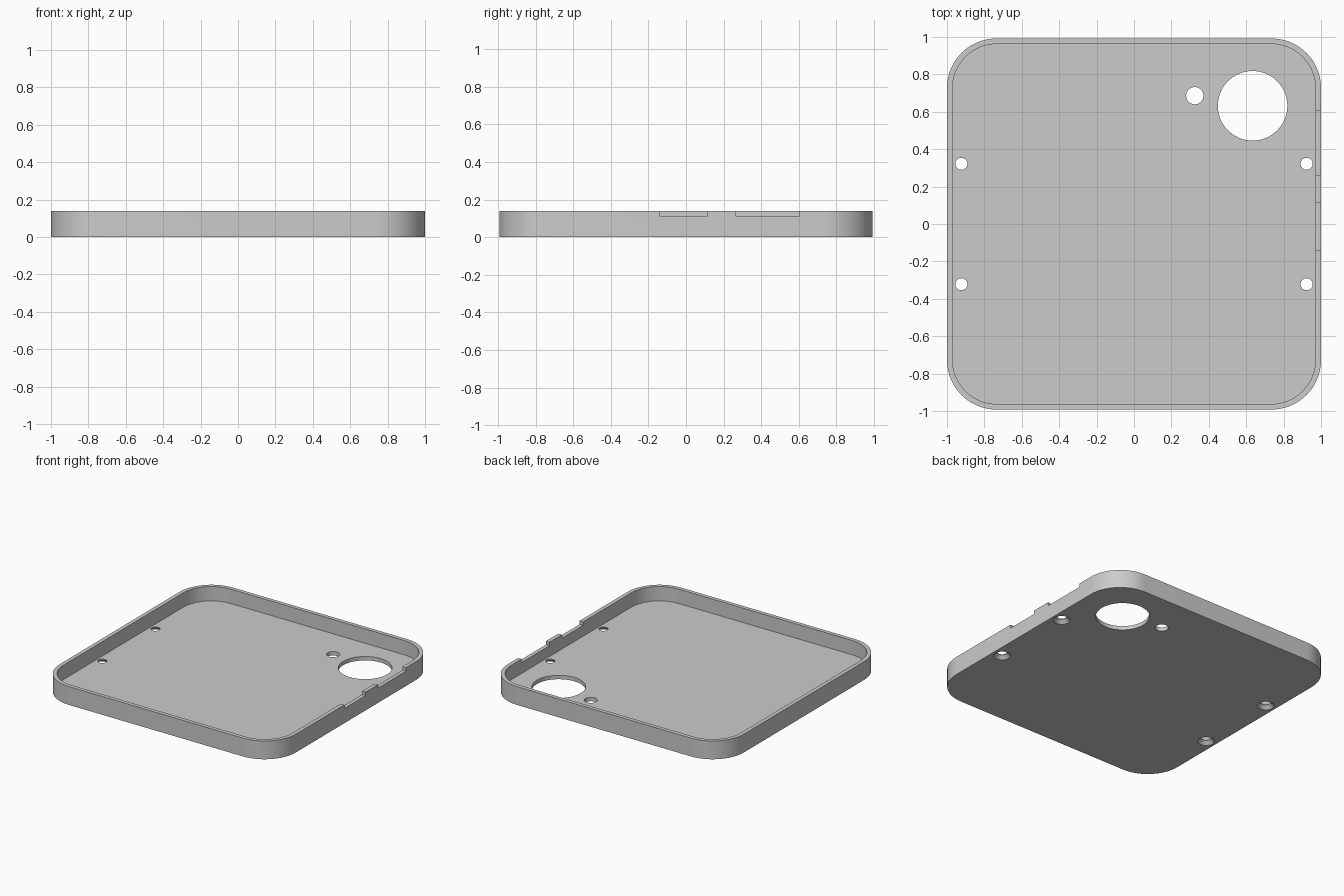
import bpy
import bmesh
from math import cos, sin, pi
from mathutils import Matrix, Vector

if "Cube" in bpy.data.objects:
    bpy.data.objects.remove(bpy.data.objects["Cube"])

HX, HY, HEIGHT = 1.0, 0.992, 0.14
WALL, FLOOR, RADIUS = 0.03, 0.03, 0.265

grey = bpy.data.materials.new("plain_grey")
grey.use_nodes = True
colour = (0.6, 0.6, 0.6, 1)
grey.diffuse_color = colour
grey.node_tree.nodes["Principled BSDF"].inputs["Base Color"].default_value = colour


def finish(name, bm):
    bmesh.ops.recalc_face_normals(bm, faces=bm.faces)
    mesh = bpy.data.meshes.new(name)
    bm.to_mesh(mesh)
    bm.free()
    mesh.materials.append(grey)
    obj = bpy.data.objects.new(name, mesh)
    bpy.context.collection.objects.link(obj)
    return obj


def rounded_block(name, hx, hy, radius, depth, matrix=Matrix(), steps=20):
    """Rounded rectangle extruded along its local z."""
    bm = bmesh.new()
    verts = []
    for quarter, (sx, sy) in enumerate([(1, 1), (-1, 1), (-1, -1), (1, -1)]):
        for i in range(steps + 1):
            a = (quarter + i / steps) * pi / 2
            verts.append(bm.verts.new((sx * (hx - radius) + radius * cos(a),
                                       sy * (hy - radius) + radius * sin(a), 0)))
    face = bm.faces.new(verts)
    top = bmesh.ops.extrude_face_region(bm, geom=[face])["geom"]
    bmesh.ops.translate(bm, vec=(0, 0, depth),
                        verts=[v for v in top if isinstance(v, bmesh.types.BMVert)])
    bm.transform(matrix)
    return finish(name, bm)


def cone(name, x, y, r_low, r_high, z_low, z_high):
    bm = bmesh.new()
    bmesh.ops.create_cone(bm, cap_ends=True, segments=64, radius1=r_low,
                          radius2=r_high, depth=z_high - z_low,
                          matrix=Matrix.Translation((x, y, (z_low + z_high) / 2)))
    return finish(name, bm)


def box(name, low, high):
    low, high = Vector(low), Vector(high)
    bm = bmesh.new()
    bmesh.ops.create_cube(bm, size=1, matrix=Matrix.Translation((low + high) / 2)
                          @ Matrix.Diagonal((high - low).to_4d()))
    return finish(name, bm)


def cut(target, cutter):
    cutter.hide_render = True
    mod = target.modifiers.new("cut", "BOOLEAN")
    mod.operation = "DIFFERENCE"
    mod.solver = "EXACT"
    mod.object = cutter
    bpy.context.view_layer.objects.active = target
    bpy.ops.object.modifier_apply(modifier=mod.name)
    bpy.data.objects.remove(cutter)


# Tray body with its hollow
tray = rounded_block("tray_shell", HX, HY, RADIUS, HEIGHT)
cut(tray, rounded_block("hollow", HX - WALL, HY - WALL, RADIUS - WALL, 0.3,
                        Matrix.Translation((0, 0, FLOOR))))

# Large and small round openings in the floor
cut(tray, cone("large_hole", 0.634, 0.632, 0.186, 0.186, -0.05, 0.08))
cut(tray, cone("small_hole", 0.325, 0.686, 0.046, 0.046, -0.05, 0.08))

# Countersunk screw holes along both sides
for x in (-0.923, 0.923):
    for y in (-0.322, 0.322):
        cut(tray, cone("screw_hole", x, y, 0.032, 0.032, -0.05, 0.08))
        cut(tray, cone("countersink", x, y, 0.068, 0.032, -0.01, 0.025))

# Rounded port notch in the front wall
port = Matrix.Translation((-0.002, -0.9, 0.19)) @ Matrix.Rotation(pi / 2, 4, "X")
cut(tray, rounded_block("port_notch", 0.131, 0.1, 0.05, 0.2, port, 10))

# Two shallow notches in the left wall
for y0, y1 in ((-0.141, 0.115), (0.263, 0.604)):
    cut(tray, box("side_notch", (0.9, y0, 0.113), (1.1, y1, 0.3)))

bpy.ops.object.select_all(action="DESELECT")
tray.select_set(True)
bpy.context.view_layer.objects.active = tray
bpy.ops.object.shade_smooth_by_angle(angle=pi / 6)
